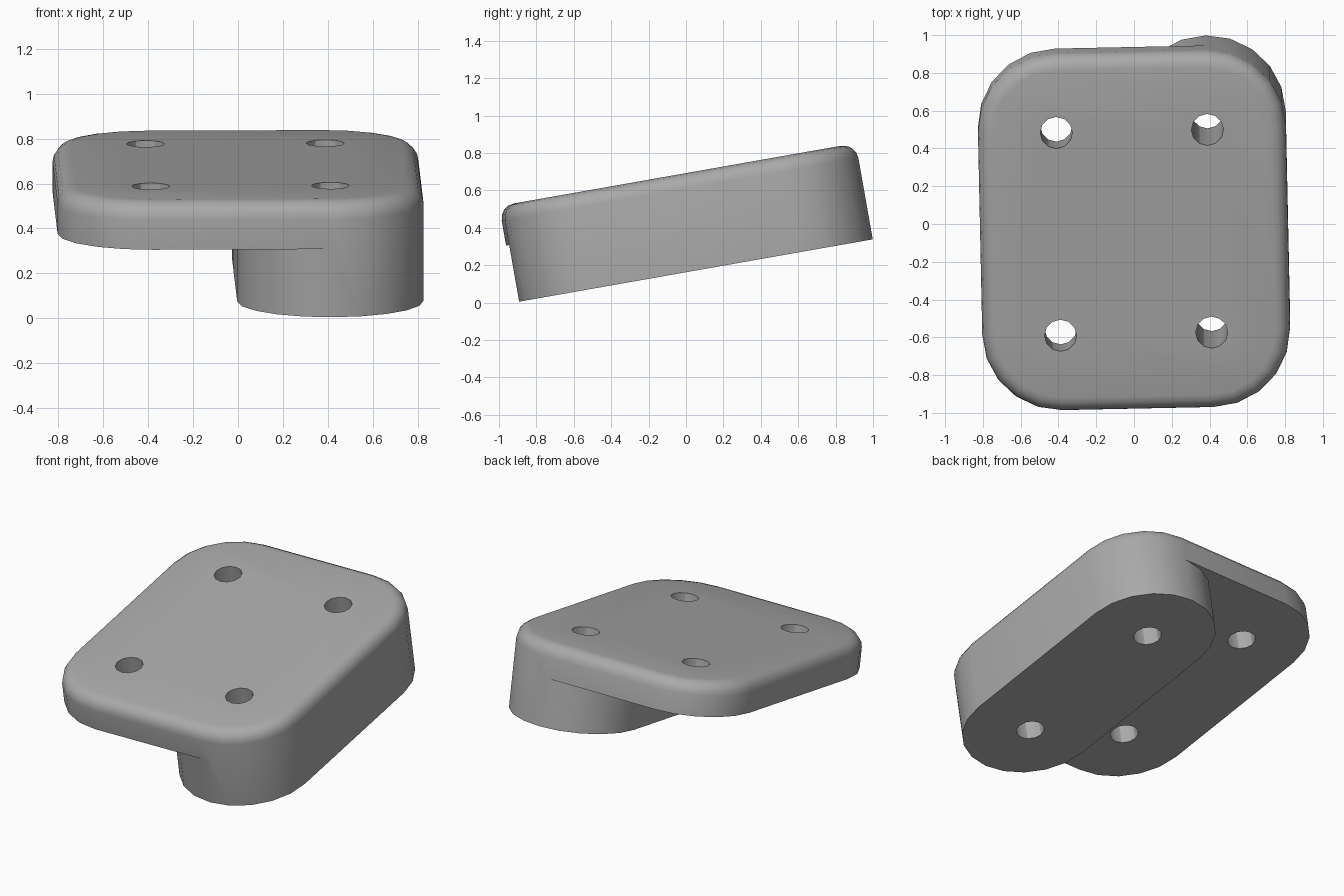
import bpy, bmesh
from math import sin, cos, pi, radians
from mathutils import Matrix

cube = bpy.data.objects.get("Cube")
if cube:
    bpy.data.objects.remove(cube)

HX, HY, R = 0.4, 0.545, 0.415      # corner centres (also hole centres), corner radius
HEIGHT, FOOT_H, ROUND = 0.522, 0.308, 0.08
HOLE_R, STEPS = 0.085, 5

gray = bpy.data.materials.new("plain gray")
gray.use_nodes = True
color = (0.4, 0.4, 0.4, 1)
gray.diffuse_color = color
gray.node_tree.nodes["Principled BSDF"].inputs["Base Color"].default_value = color


def arc(cx, cy, r, start, end, steps):
    angles = [radians(start + (end - start) * i / steps) for i in range(steps + 1)]
    return [(cx + r * cos(a), cy + r * sin(a)) for a in angles]


def prism(name, outline, z0, z1, rounding=0):
    """Extrude an outline upward, optionally rounding its top rim."""
    bm = bmesh.new()
    base = bm.faces.new([bm.verts.new((x, y, z0)) for x, y in outline])
    ext = bmesh.ops.extrude_face_region(bm, geom=[base], use_keep_orig=True)
    top = [v for v in ext["geom"] if isinstance(v, bmesh.types.BMVert)]
    bmesh.ops.translate(bm, verts=top, vec=(0, 0, z1 - z0))
    bmesh.ops.recalc_face_normals(bm, faces=bm.faces)
    if rounding:
        rim = [e for e in bm.edges if all(v in top for v in e.verts)]
        bmesh.ops.bevel(bm, geom=rim, offset=rounding, segments=4,
                        profile=0.5, affect='EDGES')
    mesh = bpy.data.meshes.new(name)
    bm.to_mesh(mesh)
    bm.free()
    mesh.materials.append(gray)
    obj = bpy.data.objects.new(name, mesh)
    bpy.context.collection.objects.link(obj)
    return obj


def cut(target, cutter):
    cutter.hide_render = True
    mod = target.modifiers.new("cut", 'BOOLEAN')
    mod.operation, mod.solver, mod.object = 'DIFFERENCE', 'EXACT', cutter
    bpy.context.view_layer.objects.active = target
    bpy.ops.object.modifier_apply(modifier=mod.name)
    bpy.data.objects.remove(cutter)


# Full-height block with rounded corners and a rounded top rim
corners = [(HX, HY), (-HX, HY), (-HX, -HY), (HX, -HY)]
outline = []
for i, (cx, cy) in enumerate(corners):
    outline += arc(cx, cy, R, 90 * i, 90 * i + 90, STEPS)
mount = prism("mounting_plate", outline, 0, HEIGHT, ROUND)

# Cut away the underside, leaving a round-ended foot along the left side
relief = [(-1.2, -1.3), (HX, -1.3)]
relief += arc(HX, -HY, R, 270, 180, STEPS) + arc(HX, HY, R, 180, 90, STEPS)
relief += [(HX, 1.3), (-1.2, 1.3)]
cut(mount, prism("relief_cutter", relief, -0.5, FOOT_H))

# Four through holes at the corner centres
for cx, cy in corners:
    circle = arc(cx, cy, HOLE_R, 0, 360, 12)[:-1]
    cut(mount, prism("hole_cutter", circle, -0.5, 1))

# Smooth curved walls, then tilt the part and turn it slightly
bpy.ops.object.select_all(action='DESELECT')
mount.select_set(True)
bpy.context.view_layer.objects.active = mount
bpy.ops.object.shade_smooth_by_angle(angle=radians(30))
mount.matrix_world = (Matrix.Translation((0, 0.045, 0.17))
                      @ Matrix.Rotation(radians(10), 4, 'X')
                      @ Matrix.Rotation(radians(1.2), 4, 'Z'))
